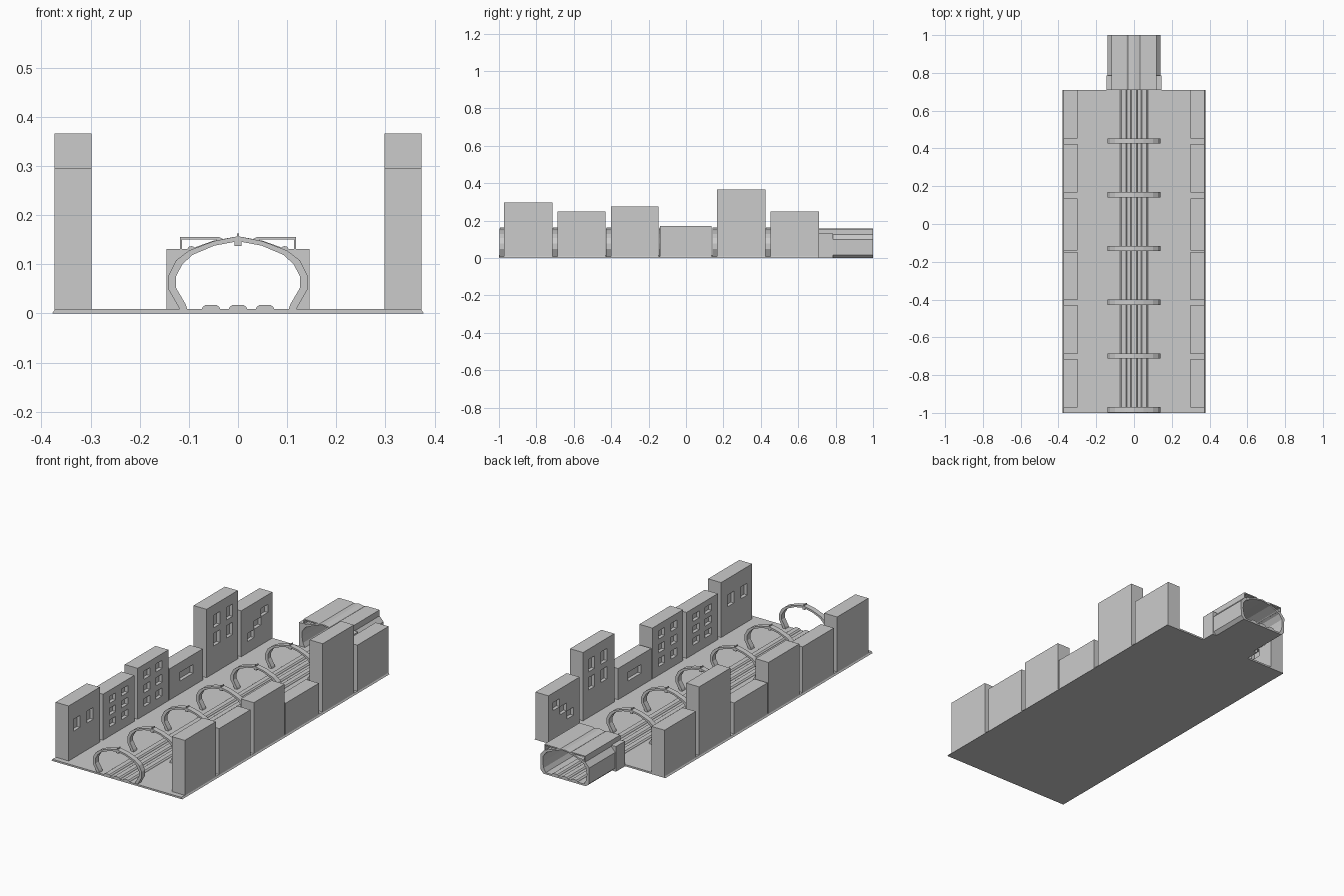
import bpy, bmesh
from mathutils import Matrix

if "Cube" in bpy.data.objects:
    bpy.data.objects.remove(bpy.data.objects["Cube"])


def prism(name, pts, y0, y1):
    """Extrude an (x, z) outline along y."""
    bm = bmesh.new()
    a = [bm.verts.new((x, y0, z)) for x, z in pts]
    b = [bm.verts.new((x, y1, z)) for x, z in pts]
    n = len(pts)
    bm.faces.new(a)
    bm.faces.new(b[::-1])
    for i in range(n):
        j = (i + 1) % n
        bm.faces.new((a[j], a[i], b[i], b[j]))
    bmesh.ops.recalc_face_normals(bm, faces=bm.faces)
    me = bpy.data.meshes.new(name)
    bm.to_mesh(me)
    bm.free()
    ob = bpy.data.objects.new(name, me)
    bpy.context.collection.objects.link(ob)
    return ob


def boxes(name, ranges):
    """Axis-aligned boxes given as (x0, x1, y0, y1, z0, z1)."""
    bm = bmesh.new()
    for x0, x1, y0, y1, z0, z1 in ranges:
        m = Matrix.Translation(((x0 + x1) / 2, (y0 + y1) / 2, (z0 + z1) / 2))
        m = m @ Matrix.Diagonal((x1 - x0, y1 - y0, z1 - z0, 1))
        bmesh.ops.create_cube(bm, size=1, matrix=m)
    me = bpy.data.meshes.new(name)
    bm.to_mesh(me)
    bm.free()
    ob = bpy.data.objects.new(name, me)
    bpy.context.collection.objects.link(ob)
    return ob


def mirror_x(ob):
    ob.modifiers.new("mirror", 'MIRROR').use_mirror_merge = False
    return ob


def band(outer, inner):
    """Closed symmetric outline from right-half outer and inner lines ending on x = 0."""
    def full(h):
        return h + [(-x, z) for x, z in h[-2::-1]]
    return full(outer) + full(inner)[::-1]


# street slab with sloped edges, and tunnel floor
prism("street_slab", [(-.378, 0), (.378, 0), (.372, .009), (-.372, .009)], -1, .71)
prism("tunnel_floor", [(-.122, 0), (.122, 0), (.13, .009), (-.13, .009)], .71, 1)

# three track beams
for cx in (-.055, 0, .055):
    prism("track_beam", [(cx - .019, .008), (cx + .019, .008), (cx + .017, .013), (cx + .012, .017),
                         (cx - .012, .017), (cx - .017, .013)], -1, 1)

# arched ribs over the track
outer = [(.118, .008), (.141, .048), (.141, .078), (.126, .108), (.1, .128), (.05, .147), (0, .157)]
inner = [(.103, .008), (.106, .018), (.126, .052), (.126, .076), (.113, .1), (.093, .119), (.048, .138), (0, .147)]
for i in range(6):
    y = -.983 + i * .2845
    prism("arch_rib", band(outer, inner), y - .014, y + .014)
    boxes("arch_lamp", [(-.007, .007, y - .012, y + .012, .137, .148)])
    prism("arch_fin", [(-.002, .15), (.002, .15), (.002, .163), (-.002, .163)], y - .012, y + .012)

# tunnel shell
t_out = [(.122, 0), (.139, .016), (.141, .1), (.118, .125), (.1, .13), (.05, .148), (0, .157)]
t_in = [(.11, .008), (.122, .03), (.127, .06), (.126, .09), (.108, .115), (.094, .122), (.048, .141), (0, .15)]
prism("tunnel_shell", band(t_out, t_in), .71, 1)

# roof canopies either side of the ridge
mirror_x(prism("roof_canopy", [(.118, .12), (.118, .156), (.04, .156), (.028, .15),
                               (.034, .148), (.044, .15), (.114, .15), (.114, .12)], .71, 1))

# portal shoulders at the tunnel mouth
mirror_x(prism("tunnel_portal", [(.118, .0), (.145, .0), (.145, .131), (.1, .131), (.1, .122),
                                 (.118, .108), (.128, .085), (.128, .05)], .71, .785))

# pipes under the canopy
bm = bmesh.new()
bmesh.ops.create_cone(bm, cap_ends=True, segments=12, radius1=.008, radius2=.008, depth=.29,
                      matrix=Matrix.Translation((.095, .855, .129)) @ Matrix.Rotation(1.5707963, 4, 'X'))
me = bpy.data.meshes.new("roof_pipe")
bm.to_mesh(me)
bm.free()
pipe = bpy.data.objects.new("roof_pipe", me)
bpy.context.collection.objects.link(pipe)
mirror_x(pipe)


# building rows: y range, height, windows (y, z, width, height)
def grid(ys, zs, w, h):
    return [(y, z, w, h) for y in ys for z in zs]


rows = [
    (-.972, -.715, .296, grid((-.905, -.795), (.18,), .052, .062)),
    (-.688, -.43, .249, grid((-.61, -.51), (.075, .137, .199), .052, .036)),
    (-.402, -.148, .275, grid((-.325, -.225), (.075, .147, .219), .05, .042)),
    (-.14, .135, .172, [(0, .098, .11, .045)]),
    (.166, .424, .366, grid((.25, .355), (.185, .28), .05, .065)),
    (.452, .71, .249, [(.53, .09, .055, .042), (.587, .134, .055, .042), (.644, .178, .055, .042)]),
]
for y0, y1, h, wins in rows:
    b = boxes("building", [(.298, .373, y0, y1, .006, h)])
    cut = boxes("window_cutter", [(.28, .316, y - w / 2, y + w / 2, z - t / 2, z + t / 2)
                                  for y, z, w, t in wins])
    cut.hide_render = True
    m = b.modifiers.new("windows", 'BOOLEAN')
    m.operation = 'DIFFERENCE'
    m.solver = 'EXACT'
    m.object = cut
    bpy.context.view_layer.objects.active = b
    bpy.ops.object.modifier_apply(modifier=m.name)
    bpy.data.objects.remove(cut)
    mirror_x(b)
